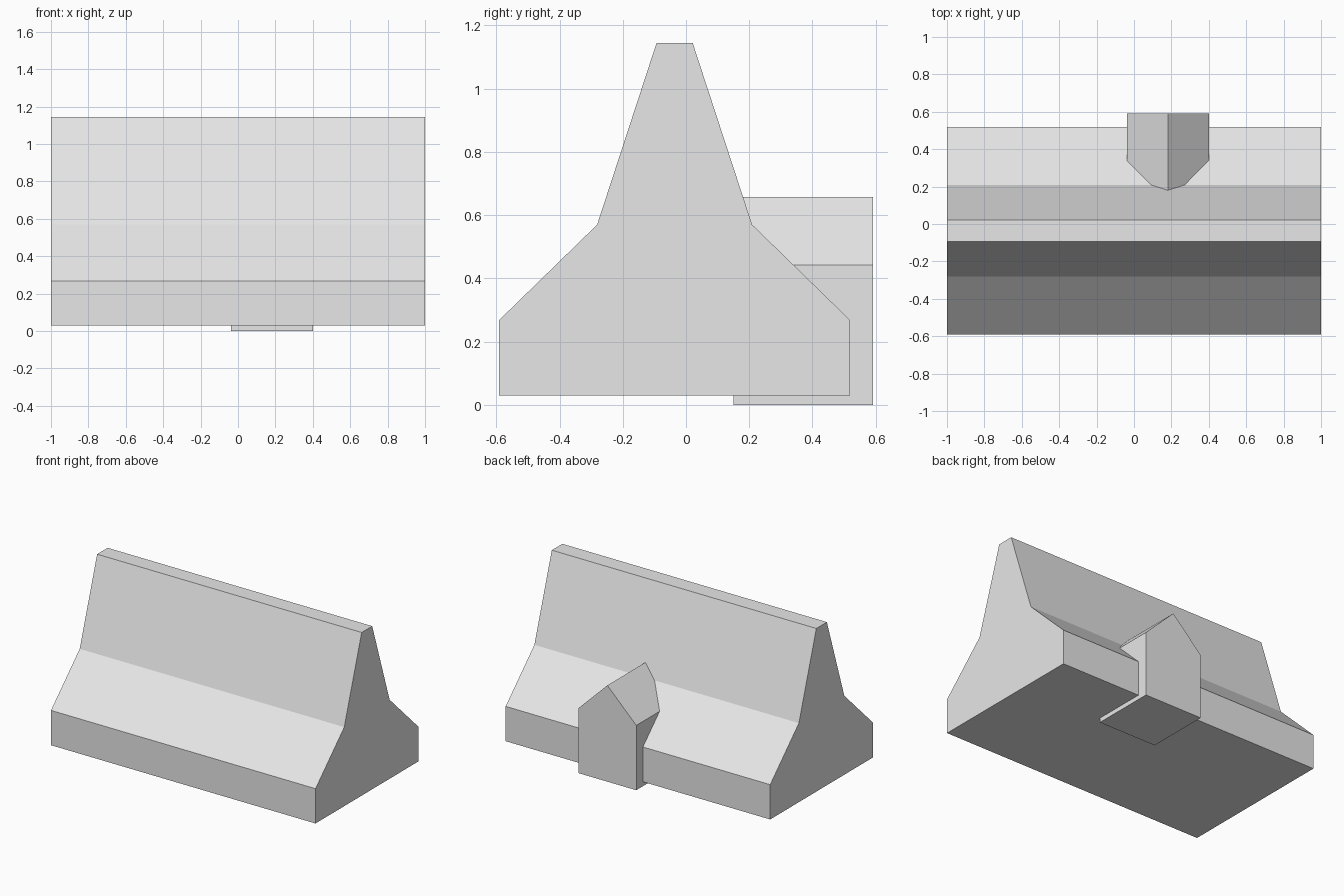
import bpy
import bmesh

if "Cube" in bpy.data.objects:
    bpy.data.objects.remove(bpy.data.objects["Cube"])

grey = bpy.data.materials.new("concrete grey")
grey.diffuse_color = (0.8, 0.8, 0.8, 1.0)
grey.use_nodes = True
grey.node_tree.nodes["Principled BSDF"].inputs["Base Color"].default_value = grey.diffuse_color


def prism(name, profile, offset):
    """Extrude a closed 3D profile along an offset vector into a flat-faced solid."""
    bm = bmesh.new()
    face = bm.faces.new([bm.verts.new(p) for p in profile])
    ext = bmesh.ops.extrude_face_region(bm, geom=[face])
    moved = [v for v in ext["geom"] if isinstance(v, bmesh.types.BMVert)]
    bmesh.ops.translate(bm, vec=offset, verts=moved)
    bmesh.ops.recalc_face_normals(bm, faces=bm.faces)
    mesh = bpy.data.meshes.new(name)
    bm.to_mesh(mesh)
    bm.free()
    mesh.materials.append(grey)
    obj = bpy.data.objects.new(name, mesh)
    bpy.context.collection.objects.link(obj)
    return obj


# Barrier: symmetric stepped-slope section, extruded along x
centre = -0.036
half = [(0.555, 0.03), (0.555, 0.268), (0.245, 0.57), (0.057, 1.145)]
section = [(centre + w, z) for w, z in half]
section += [(centre - w, z) for w, z in reversed(half)]
prism("barrier", [(-1, y, z) for y, z in section], (2, 0, 0))

# Gabled block: house-shaped outline running into the back of the barrier
mid, w = 0.181, 0.219
gable = [(mid - w, 0), (mid + w, 0), (mid + w, 0.443), (mid, 0.658), (mid - w, 0.443)]
prism("gabled_block", [(x, 0.591, z) for x, z in gable], (0, -0.44, 0))
